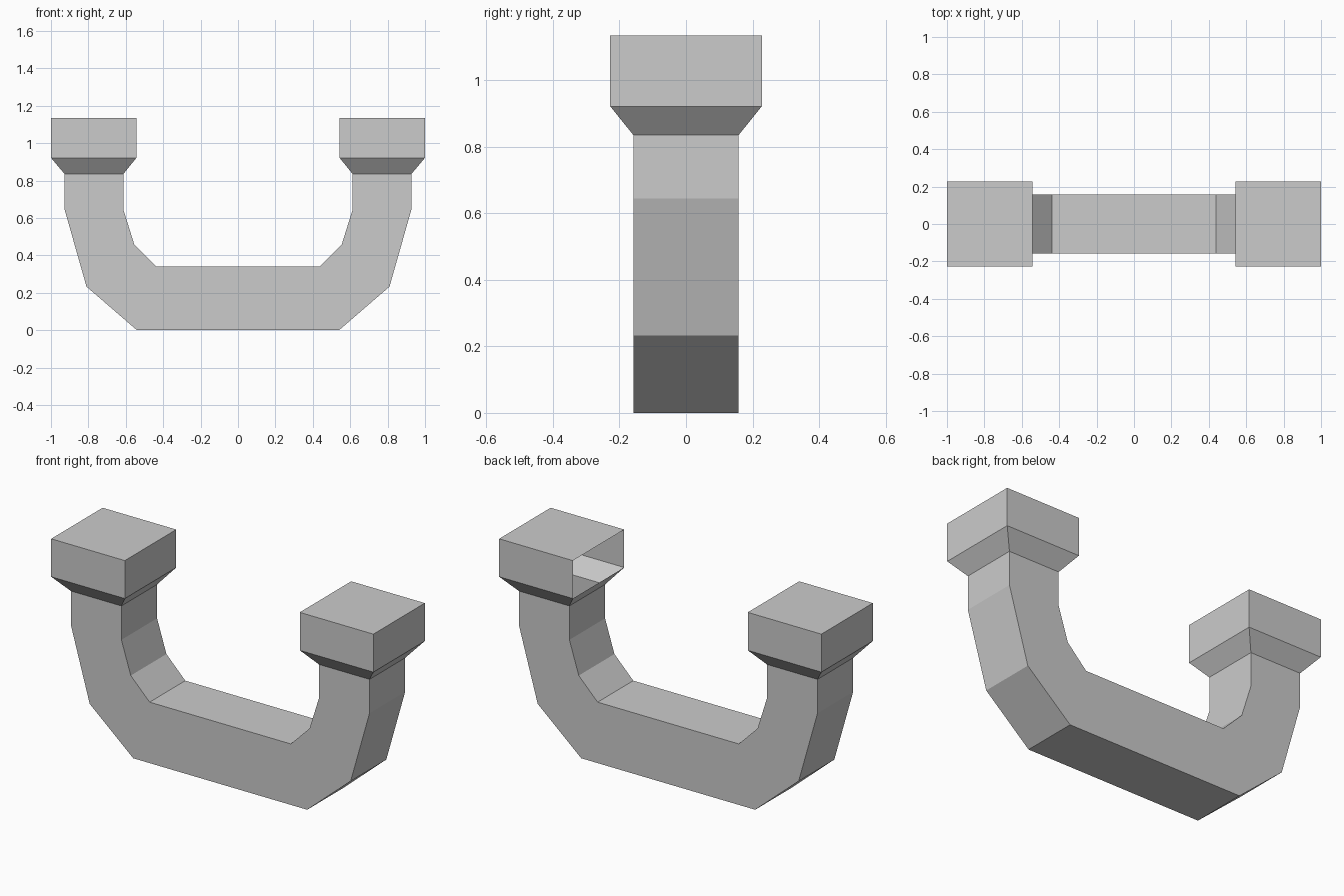
import bpy
import bmesh

cube = bpy.data.objects.get("Cube")
if cube:
    bpy.data.objects.remove(cube)

grey = bpy.data.materials.new("light_grey")
grey.use_nodes = True
colour = (0.6, 0.6, 0.6, 1)
grey.diffuse_color = colour
grey.node_tree.nodes["Principled BSDF"].inputs["Base Color"].default_value = colour

# Stations down one arm: outer x, outer z, inner x, inner z, half depth
BLOCK, NECK = 0.228, 0.158
arm = [
    (1.0, 1.135, 0.543, 1.135, BLOCK),
    (1.0, 0.922, 0.543, 0.922, BLOCK),
    (0.927, 0.835, 0.613, 0.835, NECK),
    (0.927, 0.645, 0.613, 0.645, NECK),
    (0.81, 0.233, 0.555, 0.46, NECK),
    (0.54, 0.0, 0.438, 0.342, NECK),
]
# Mirror the arm to get the whole handle
stations = [(1, s) for s in arm] + [(-1, s) for s in reversed(arm)]

bm = bmesh.new()
rings = []
for side, (ox, oz, ix, iz, d) in stations:
    corners = ((ox, -d, oz), (ox, d, oz), (ix, d, iz), (ix, -d, iz))
    rings.append([bm.verts.new((side * x, y, z)) for x, y, z in corners])

# Bridge neighbouring rings into one hollow square tube
INNER = 2
for n, (a, b) in enumerate(zip(rings, rings[1:])):
    for i in range(4):
        if n == 0 and i == INNER:
            continue  # the left end block is open on its inner side
        j = (i + 1) % 4
        bm.faces.new((a[i], a[j], b[j], b[i]))

# Flat tops of the two end blocks
bm.faces.new(rings[0])
bm.faces.new(rings[-1])
bmesh.ops.recalc_face_normals(bm, faces=bm.faces)

mesh = bpy.data.meshes.new("handle")
bm.to_mesh(mesh)
bm.free()
mesh.materials.append(grey)
handle = bpy.data.objects.new("handle", mesh)
bpy.context.collection.objects.link(handle)
